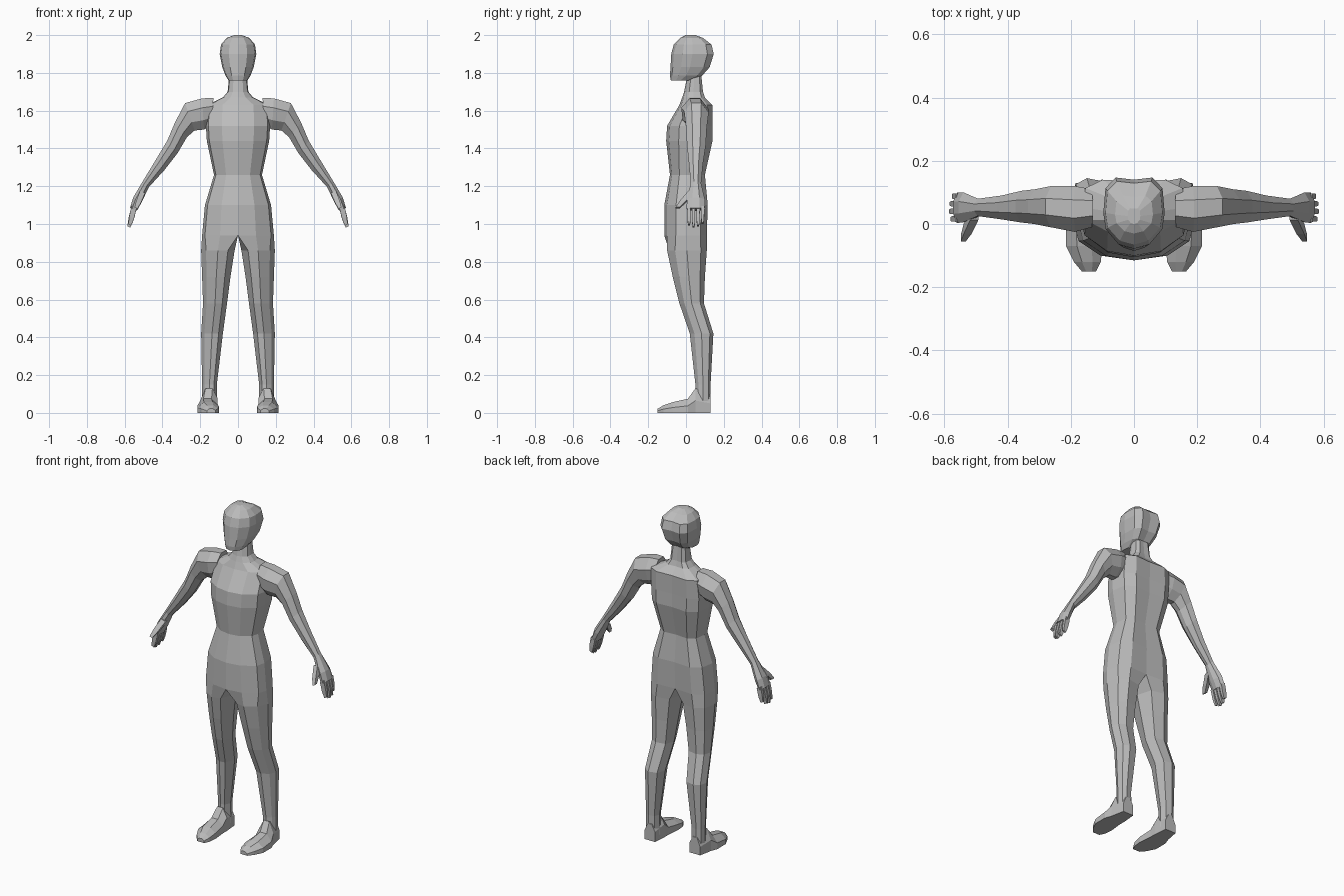
import bpy, bmesh
from mathutils import Vector

cube = bpy.data.objects.get("Cube")
if cube:
    bpy.data.objects.remove(cube)

grey = bpy.data.materials.new("plain grey")
grey.use_nodes = True
colour = (0.5, 0.5, 0.5, 1)
grey.diffuse_color = colour
grey.node_tree.nodes["Principled BSDF"].inputs["Base Color"].default_value = colour

# Cross-sections as (across, along) fractions of a bounding rectangle
TRUNK = [(0, 0), (.5, .06), (.92, .27), (1, .5), (.93, .85), (.6, 1), (0, .97), (0, .5)]
LEG = [(.2, .05), (.5, 0), (.85, .2), (1, .5), (.9, .85), (.6, 1), (.15, .92), (0, .5)]
ARM = [(0, .3), (0, .7), (.35, 1), (.75, .9), (1, .6), (1, .35), (.7, .05), (.3, 0)]
FOOT = [(0, 0), (1, 0), (1, .5), (.7, 1), (.3, 1), (0, .6)]
FINGER = [(0, 0), (1, 0), (1, 1), (0, 1)]


def section(profile, origin, across, along):
    o, a, b = Vector(origin), Vector(across), Vector(along)
    return [o + a * u + b * v for u, v in profile]


def loft(name, rings):
    """Skin the rings, cap both ends and mirror to the other side."""
    bm = bmesh.new()
    loops = [[bm.verts.new(p) for p in ring] for ring in rings]
    n = len(loops[0])
    for low, high in zip(loops, loops[1:]):
        for i in range(n):
            j = (i + 1) % n
            bm.faces.new((low[i], low[j], high[j], high[i]))
    bm.faces.new(loops[0])
    bm.faces.new(loops[-1])
    bmesh.ops.recalc_face_normals(bm, faces=bm.faces)
    # Open the seam so both halves join into one skin
    seam = [f for f in bm.faces if all(abs(v.co.x) < 1e-4 for v in f.verts)]
    bmesh.ops.delete(bm, geom=seam, context='FACES')
    mesh = bpy.data.meshes.new(name)
    bm.to_mesh(mesh)
    bm.free()
    mesh.materials.append(grey)
    obj = bpy.data.objects.new(name, mesh)
    bpy.context.collection.objects.link(obj)
    obj.modifiers.new("Mirror", 'MIRROR').merge_threshold = 0.0005
    return obj


def level(profile, z, inner, outer, front, back):
    return section(profile, (inner, front, z), (outer - inner, 0, 0), (0, back - front, 0))


# Legs, trunk and neck: z, inner x, outer x, front y, back y
legs = [
    (.03, .11, .19, .05, .13), (.15, .112, .19, .05, .13),
    (.42, .08, .195, .02, .145), (.58, .058, .185, -.035, .095),
    (.72, .04, .19, -.07, .1), (.86, .018, .195, -.1, .11),
]
trunk = [
    (.94, 0, .19, -.115, .11), (1.1, 0, .175, -.115, .115),
    (1.26, 0, .127, -.085, .1), (1.44, 0, .165, -.105, .14),
    (1.52, 0, .17, -.1, .14), (1.63, 0, .165, -.035, .14),
    (1.67, 0, .08, -.02, .1), (1.7, 0, .055, -.01, .09),
    (1.8, 0, .045, .01, .08),
]
loft("body", [level(LEG, *r) for r in legs] + [level(TRUNK, *r) for r in trunk])

# Head: z, half width, front y, back y
head = [
    (1.76, .05, -.08, .02), (1.785, .066, -.085, .085), (1.83, .083, -.082, .125),
    (1.9, .097, -.078, .147), (1.95, .09, -.065, .135),
    (1.985, .06, -.03, .09), (2, .02, 0, .05),
]
loft("head", [level(TRUNK, z, 0, w, f, b) for z, w, f, b in head])

# Feet: y, inner x, outer x, height
feet = [
    (.13, .115, .185, .1), (.05, .108, .2, .13), (.01, .108, .215, .075),
    (-.07, .1, .215, .057), (-.12, .105, .19, .04), (-.15, .12, .165, .022),
]
loft("foot", [section(FOOT, (a, y, 0), (b - a, 0, 0), (0, 0, h)) for y, a, b, h in feet])

# Arms and palms: upper edge x, z, lower edge x, z, front y, back y
arms = [
    (.13, 1.668, .14, 1.52, -.01, .11), (.19, 1.665, .18, 1.5, -.025, .12),
    (.28, 1.64, .23, 1.495, -.01, .12), (.335, 1.535, .27, 1.46, 0, .11),
    (.375, 1.44, .32, 1.375, .005, .105), (.435, 1.34, .39, 1.285, .015, .09),
    (.505, 1.225, .472, 1.195, .025, .08), (.555, 1.14, .51, 1.115, .005, .1),
    (.572, 1.085, .535, 1.07, .003, .1),
]
loft("arm", [section(ARM, (x, f, z), (p - x, 0, q - z), (0, b - f, 0))
             for x, z, p, q, f, b in arms])


def digit(name, base, tip, thick, wide):
    """A square-sided tapering finger from base to tip."""
    start, end = Vector(base), Vector(tip)
    rings = []
    for t, s in ((0, 1), (.6, .95), (1, .6)):
        a, b = Vector((thick * s, 0, thick * s / 2)), Vector((0, wide * s, 0))
        rings.append(section(FINGER, start.lerp(end, t) - (a + b) / 2, a, b))
    loft(name, rings)


# Fingers spread slightly along y, the outer two a little shorter
for i, drop in enumerate((.01, 0, .005, .02)):
    y = .016 + .024 * i
    digit("finger_%d" % (i + 1), (.55, y, 1.09), (.578 - drop / 2, y, .985 + drop), .026, .018)
digit("thumb", (.505, .03, 1.17), (.54, -.045, 1.085), .026, .034)
